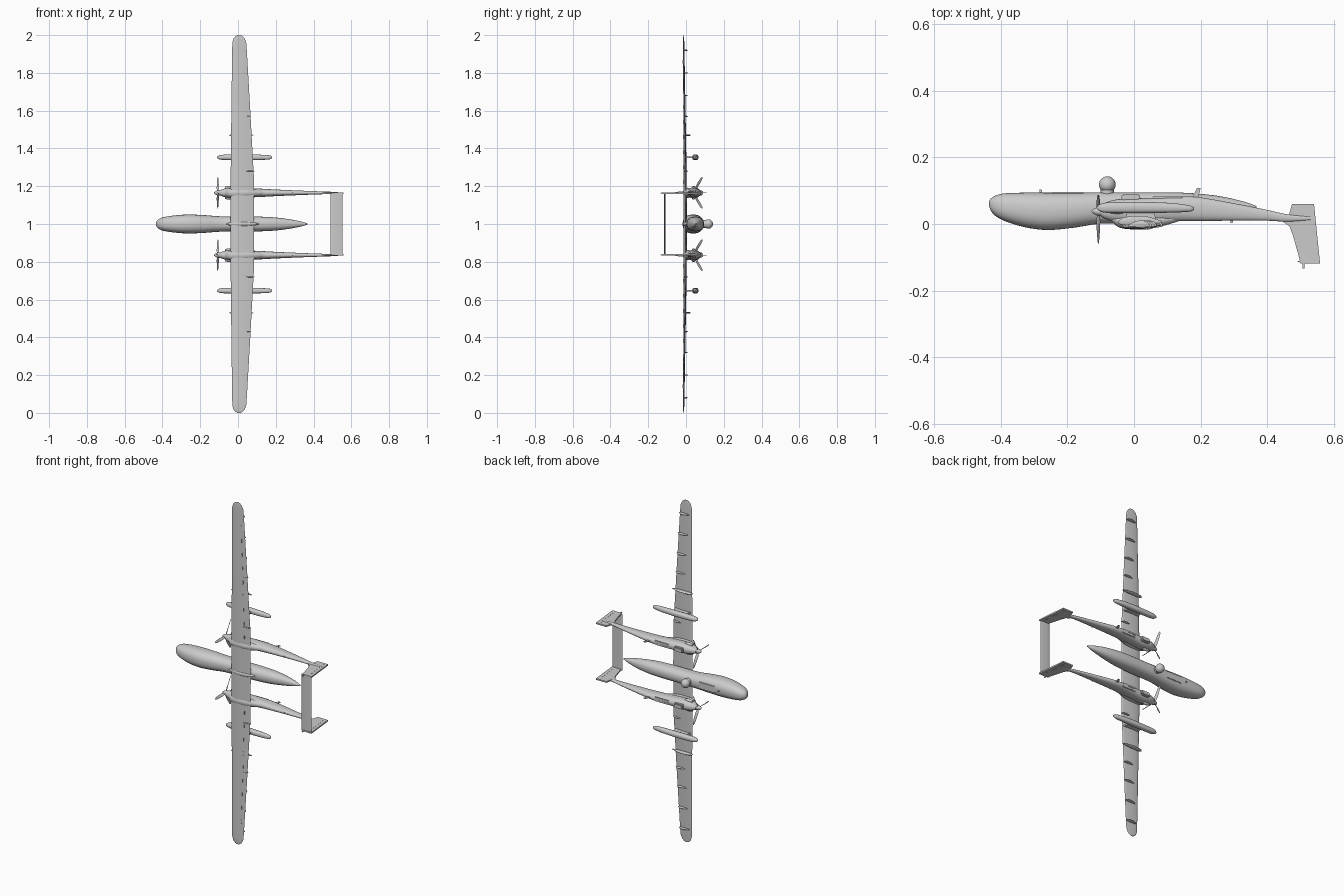
import bpy, bmesh, math
from mathutils import Vector, Matrix

if "Cube" in bpy.data.objects:
    bpy.data.objects.remove(bpy.data.objects["Cube"])


def finish(name, bm, angle=35):
    bmesh.ops.recalc_face_normals(bm, faces=bm.faces[:])
    me = bpy.data.meshes.new(name)
    bm.to_mesh(me)
    bm.free()
    ob = bpy.data.objects.new(name, me)
    bpy.context.collection.objects.link(ob)
    bpy.ops.object.select_all(action='DESELECT')
    ob.select_set(True)
    bpy.context.view_layer.objects.active = ob
    bpy.ops.object.shade_smooth_by_angle(angle=math.radians(angle))
    return ob


def loft(name, rings, angle=35):
    """Skin a list of equal-length rings and cap both ends."""
    bm = bmesh.new()
    vs = [[bm.verts.new(p) for p in r] for r in rings]
    n = len(vs[0])
    for a, b in zip(vs, vs[1:]):
        for i in range(n):
            j = (i + 1) % n
            bm.faces.new((a[i], a[j], b[j], b[i]))
    bm.faces.new(vs[0])
    bm.faces.new(vs[-1])
    return finish(name, bm, angle)


def smooth_rows(rows, sub=4):
    """Catmull-Rom refinement of a short station table."""
    out = []
    for i in range(len(rows) - 1):
        p = [rows[max(0, min(len(rows) - 1, i + k))] for k in (-1, 0, 1, 2)]
        for s in range(sub):
            t = s / sub
            out.append([0.5 * (2*b + (c - a)*t + (2*a - 5*b + 4*c - d)*t*t + (3*b - a - 3*c + d)*t**3)
                        for a, b, c, d in zip(*p)])
    return out + [list(rows[-1])]


def body(name, rows, zc, n=28, power=2.0):
    """Rows: x, y of back, y of belly, half width in z."""
    rings = []
    for x, y0, y1, w in smooth_rows(rows):
        r = []
        for i in range(n):
            a = 2 * math.pi * i / n
            c, s = math.cos(a), math.sin(a)
            c, s = [math.copysign(abs(v) ** (2 / power), v) for v in (c, s)]
            r.append((x, (y0 + y1) / 2 + c * (y1 - y0) / 2, zc + s * max(w, .001)))
        rings.append(r)
    return loft(name, rings)


def foil(x0, x1, y, z, t, n=10):
    """Airfoil ring in the x-y plane; the flatter side faces +y."""
    us = [(1 - math.cos(math.pi * i / n)) / 2 for i in range(n + 1)]
    th = lambda u: t * 2.6 * (math.sqrt(u) * (1 - u) * .75 + .03 * u)
    up = [(x0 + u * (x1 - x0), y - .62 * th(u), z) for u in us]
    lo = [(x0 + u * (x1 - x0), y + .38 * th(u) + 1e-4, z) for u in us[1:-1]]
    return up + lo[::-1]


def plate(name, outline, zc, t):
    """Flat outline in x-y with thickness in z."""
    return loft(name, [[(x, y, zc + s * t / 2) for x, y in outline] for s in (-1, 1)])


def box(name, c, d, bevel=.002):
    bm = bmesh.new()
    bmesh.ops.create_cube(bm, size=1, matrix=Matrix.Translation(c) @ Matrix.Diagonal((*d, 1)))
    bmesh.ops.bevel(bm, geom=bm.edges[:], offset=bevel, segments=2, affect='EDGES')
    return finish(name, bm)


# fuselage with bulged back over the nose
body("fuselage", [(-.435, .055, .068, .007), (-.425, .033, .08, .022), (-.395, .012, .091, .036),
                  (-.33, -.009, .094, .046), (-.26, -.018, .094, .05), (-.18, -.011, .094, .047),
                  (-.1, .001, .095, .041), (0, .002, .095, .039), (.1, .006, .095, .039),
                  (.18, .014, .092, .036), (.26, .027, .083, .027), (.33, .04, .067, .014),
                  (.367, .049, .054, .003)], 1, 36, 2.3)

# wing in one piece, tip to tip
half = [(0, -.04, .085, -.002, .024), (.25, -.039, .084, -.003, .022), (.6, -.035, .065, -.007, .015),
        (.93, -.031, .046, -.011, .009), (.965, -.029, .043, -.0115, .008),
        (.985, -.022, .034, -.012, .006), (.996, -.01, .022, -.012, .004), (1, 0, .013, -.012, .002)]
span = [(-h[0], *h[1:]) for h in half[:0:-1]] + half
loft("wing", [foil(x0, x1, y, 1 + z, t) for z, x0, x1, y, t in span])

# fairing over the wing centre
body("wing_centre_fairing", [(-.06, .0, .012, .002), (-.03, -.012, .02, .012), (.02, -.017, .02, .016),
                             (.07, -.01, .02, .012), (.11, .004, .015, .002)], 1, 16)

# sensor ball and its collar
bm = bmesh.new()
bmesh.ops.create_uvsphere(bm, u_segments=28, v_segments=16, radius=.025,
                          matrix=Matrix.Translation((-.08, .118, 1)))
finish("sensor_ball", bm)
bm = bmesh.new()
bmesh.ops.create_cone(bm, cap_ends=True, segments=24, radius1=.02, radius2=.02, depth=.015,
                      matrix=Matrix.Translation((-.08, .095, 1)) @ Matrix.Rotation(math.pi / 2, 4, 'X'))
finish("sensor_collar", bm)

# belly panel and nose antenna
box("belly_panel", (-.2, .0935, 1), (.1, .006, .04))
box("nose_antenna", (-.28, .097, 1), (.008, .012, .004), .001)

for s, side in ((1, "left"), (-1, "right")):
    zb = 1 + s * .165

    # engine nacelle and tail boom
    body(side + "_boom", [(-.1, .024, .054, .012), (-.085, .015, .064, .018), (-.055, .006, .073, .026),
                          (-.01, .002, .077, .028), (.05, .004, .078, .025), (.12, .008, .082, .022),
                          (.19, .009, .081, .018), (.3, .01, .062, .013), (.4, .01, .042, .009),
                          (.46, .007, .029, .007), (.53, .012, .022, .004)], zb, 24, 2.3)
    # upper cowl blending into the wing
    body(side + "_cowl", [(-.07, .01, .03, .012), (-.04, -.012, .03, .025), (.02, -.016, .03, .027),
                          (.07, -.01, .03, .022), (.14, .01, .03, .01)], zb, 20)
    # engine intake and side exhausts
    box(side + "_intake", (-.01, .078, zb), (.055, .022, .026), .004)
    for e in (-1, 1):
        body(side + "_exhaust", [(-.07, .032, .046, .006), (-.045, .03, .05, .01),
                                 (-.025, .034, .046, .006)], zb + e * .026, 12)
    # spinner
    body(side + "_spinner", [(-.128, .037, .039, .001), (-.12, .03, .046, .008),
                             (-.108, .025, .051, .013), (-.095, .024, .052, .014)], zb, 20)
    # three twisted propeller blades
    for k in range(3):
        a = math.pi + k * 2 * math.pi / 3
        rad = Vector((0, math.cos(a), math.sin(a)))
        tan = Vector((0, -math.sin(a), math.cos(a)))
        rings = []
        for r, w, tw in ((.008, .004, 60), (.03, .008, 50), (.06, .008, 35), (.088, .006, 25), (.096, .002, 22)):
            ch = math.cos(math.radians(tw)) * tan + math.sin(math.radians(tw)) * Vector((1, 0, 0))
            nm = ch.cross(rad)
            o = Vector((-.107, .038, zb)) + rad * r
            rings.append([o + ch * w, o + nm * .0014, o - ch * w, o - nm * .0014])
        loft(side + "_propeller_blade", rings)

    # tail fin, rudder line and boom antenna
    zt = 1 + s * .163
    plate(side + "_fin", [(.445, .008), (.465, .028), (.474, .06), (.54, .06), (.558, -.118),
                          (.5, -.118), (.477, -.035), (.466, -.006)], zt, .008)
    plate(side + "_rudder_hinge", [(.519, .05), (.522, .05), (.538, -.09), (.535, -.09)], zt, .0095)
    box(side + "_fin_tip", (.508, -.125, zt), (.006, .018, .005), .001)
    plate(side + "_boom_antenna", [(.17, .07), (.19, .07), (.2, .108), (.189, .108)], zb, .004)
    plate(side + "_boom_lower_antenna", [(.285, .02), (.3, .02), (.296, .003), (.29, .003)], zb, .004)
    # gear doors under the boom
    for e in (-1, 1):
        box(side + "_gear_door", (.1, .079, zb + e * .007), (.09, .006, .012))

    # underwing pod and pylon
    zp = 1 + s * .353
    body(side + "_pod", [(-.112, .047, .051, .002), (-.1, .037, .06, .01), (-.07, .033, .065, .014),
                         (.03, .033, .066, .015), (.11, .034, .063, .014), (.165, .037, .056, .011),
                         (.18, .042, .05, .004)], zp, 20, 2.6)
    plate(side + "_pod_pylon", [(-.03, -.005), (.07, -.005), (.06, .04), (-.02, .04)], zp, .008)

    # small wing pylon and flap hinge fairings
    body(side + "_wing_pylon", [(-.047, .003, .007, .001), (-.03, -.004, .02, .004),
                                (.03, -.004, .024, .005), (.083, .003, .009, .002)], 1 + s * .47, 12)
    for d in (.28, .57, .68, .8, .92):
        c = .085 - .042 * max(0, d - .25) / .68
        body(side + "_hinge_fairing", [(c - .06, -.008, -.002, .001), (c - .035, -.012, .009, .003),
                                       (c - .01, -.01, .009, .003), (c + .003, -.008, -.002, .001)],
             1 + s * d, 10)
    # raised hinge strips on the upper wing
    for i in range(9):
        d = .22 + .08 * i
        k = (d - .25) / .68
        box(side + "_hinge_strip", (.049 - .02 * k, -.0125 - .002 * k, 1 + s * d), (.004, .006, .02), .001)

# tailplane joining the two fins
loft("tailplane", [foil(.49, .553, -.112, 1 + s * .165, .008) for s in (-1, 1)])
